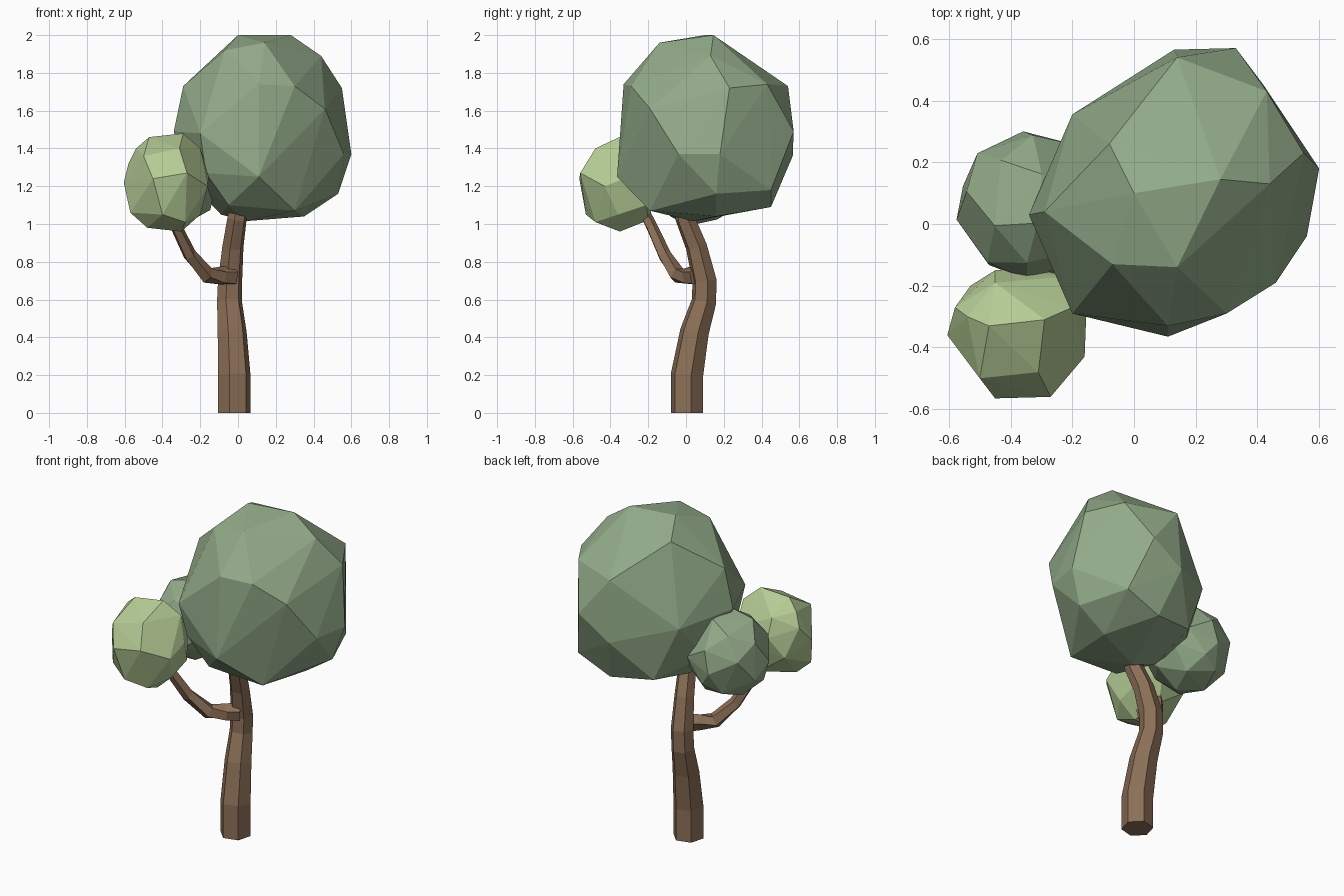
import bpy, bmesh, math, random
from mathutils import Vector

if "Cube" in bpy.data.objects:
    bpy.data.objects.remove(bpy.data.objects["Cube"])


def material(name, rgb):
    m = bpy.data.materials.new(name)
    m.diffuse_color = (*rgb, 1)
    m.use_nodes = True
    m.node_tree.nodes["Principled BSDF"].inputs["Base Color"].default_value = m.diffuse_color
    return m


def finish(name, bm, mat):
    bmesh.ops.recalc_face_normals(bm, faces=bm.faces[:])
    me = bpy.data.meshes.new(name)
    bm.to_mesh(me)
    bm.free()
    me.materials.append(mat)
    ob = bpy.data.objects.new(name, me)
    bpy.context.collection.objects.link(ob)
    return ob


def hull(name, pts, mat):
    """Faceted foliage clump: convex hull around the points."""
    bm = bmesh.new()
    for p in pts:
        bm.verts.new(p)
    bmesh.ops.convex_hull(bm, input=bm.verts[:])
    bmesh.ops.delete(bm, geom=[v for v in bm.verts if not v.link_faces], context='VERTS')
    return finish(name, bm, mat)


def clump(name, lo, hi, mat, seed, n=30):
    """Foliage clump from evenly spread, jittered points fitted to a box."""
    rng = random.Random(seed)
    pts = []
    for i in range(n):
        z = 1 - (2 * i + 1) / n
        a = i * math.pi * (3 - math.sqrt(5)) + seed + rng.uniform(-.25, .25)
        r = math.sqrt(1 - z * z)
        pts.append(Vector((r * math.cos(a), r * math.sin(a), z)))
    for k in range(3):
        a, b = min(p[k] for p in pts), max(p[k] for p in pts)
        for p in pts:
            p[k] = lo[k] + (p[k] - a) / (b - a) * (hi[k] - lo[k])
    return hull(name, pts, mat)


def limb(name, path, sides, turn, mat):
    """Tapered tube through (x, y, z, radius) stations."""
    bm = bmesh.new()
    c = [Vector(p[:3]) for p in path]
    rings = []
    for i, p in enumerate(path):
        t = (c[min(i + 1, len(c) - 1)] - c[max(i - 1, 0)]).normalized()
        side = (Vector((1, 0, 0)) - t * t.x).normalized()
        up = t.cross(side)
        ring = []
        for k in range(sides):
            a = turn + 2 * math.pi * k / sides
            ring.append(bm.verts.new(c[i] + p[3] * (side * math.cos(a) + up * math.sin(a))))
        rings.append(ring)
    for r, s in zip(rings, rings[1:]):
        # line the rings up by nearest vertex before bridging
        off = min(range(sides), key=lambda o: sum((r[k].co - s[(k + o) % sides].co).length for k in range(sides)))
        s[:] = s[off:] + s[:off]
        for k in range(sides):
            j = (k + 1) % sides
            bm.faces.new((r[k], r[j], s[j], s[k]))
    bm.faces.new(rings[0])
    bm.faces.new(rings[-1])
    return finish(name, bm, mat)


bark = material("bark", (.26, .16, .095))
green = material("green_leaves", (.29, .405, .25))
light = material("light_leaves", (.46, .6, .3))

# Trunk and side branch
limb("trunk", [(-.02, .005, 0, .089), (-.02, .005, .2, .089), (-.031, .045, .43, .079),
               (-.045, .095, .59, .068), (-.042, .098, .7, .066), (-.027, .055, .88, .058),
               (-.005, -.005, 1.03, .053), (.01, -.01, 1.12, .05)], 6, .25, bark)
limb("branch", [(-.03, .06, .725, .055), (-.09, .015, .725, .05), (-.165, -.045, .73, .045),
                (-.255, -.115, .835, .037), (-.325, -.18, .98, .032), (-.36, -.23, 1.08, .03)], 5, .4, bark)

# Large crown: top, upper ring, middle, lower ring, underside
hull("main_crown", [
    (0, .10, 2), (.28, .145, 2), (-.07, -.13, 1.92), (.14, -.14, 1.96), (.44, .13, 1.89), (-.08, .26, 1.92),
    (.11, -.33, 1.74), (.30, -.29, 1.73), (.55, .23, 1.72), (.43, .43, 1.74), (.14, .54, 1.73),
    (-.29, .04, 1.73), (.46, -.19, 1.61),
    (-.34, .03, 1.49), (-.2, -.29, 1.48), (-.2, .355, 1.45), (.33, .57, 1.49), (.13, .565, 1.36),
    (.60, .18, 1.37), (.56, -.04, 1.37),
    (.11, -.365, 1.25), (-.17, -.25, 1.27), (.53, .16, 1.16), (.42, .45, 1.18), (-.25, .15, 1.22),
    (.35, .16, 1.04), (.04, .04, 1.015), (.2, .45, 1.09), (-.06, .40, 1.12), (-.05, -.21, 1.10), (.3, -.19, 1.07),
    (-.09, .08, 1.05),
], green)

# Small light clump in front, listed from top to underside
hull("front_clump", [
    (-.47, -.33, 1.46), (-.29, -.31, 1.48), (-.54, -.30, 1.40), (-.20, -.27, 1.40), (-.50, -.50, 1.36),
    (-.31, -.48, 1.40), (-.45, -.19, 1.38), (-.58, -.27, 1.32), (-.45, -.565, 1.24), (-.27, -.56, 1.27),
    (-.605, -.36, 1.22), (-.16, -.43, 1.20), (-.155, -.30, 1.25), (-.45, -.15, 1.27), (-.33, -.14, 1.20),
    (-.22, -.17, 1.27), (-.53, -.20, 1.15), (-.57, -.40, 1.06), (-.40, -.53, 1.05), (-.20, -.36, 1.05),
    (-.20, -.21, 1.10), (-.35, -.20, 1.02), (-.28, -.48, 1.01), (-.48, -.39, .98), (-.30, -.35, .96),
], light)

# Small green clump behind
clump("back_clump", (-.575, -.18, .99), (-.10, .30, 1.48), green, 5)
